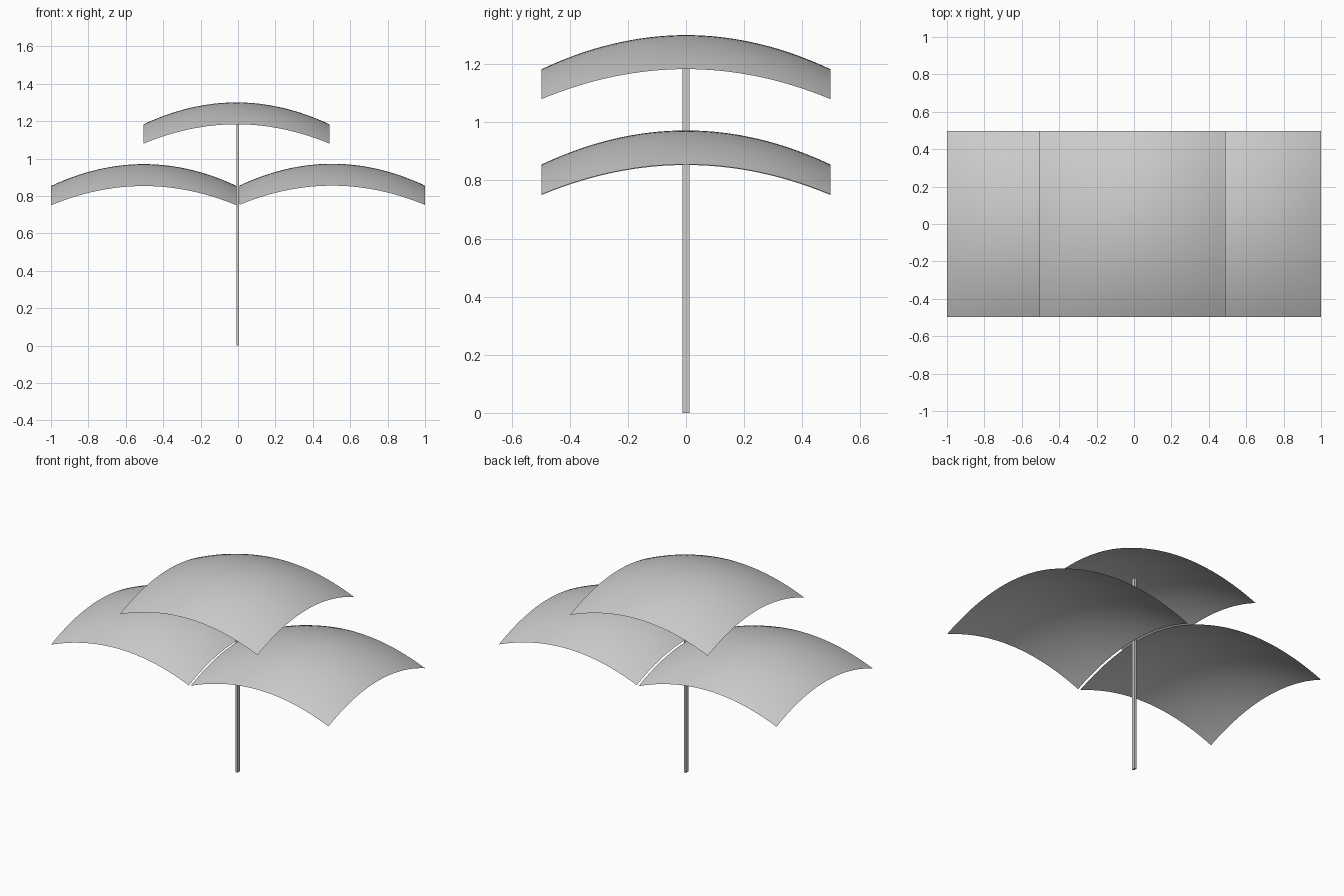
import bpy, bmesh

if "Cube" in bpy.data.objects:
    bpy.data.objects.remove(bpy.data.objects["Cube"])

HALF = 0.4965   # half width of a square canopy
SAG = 0.117     # drop from crown to the middle of an edge


def canopy(name, x, crown):
    # Square sheet domed in both directions
    bm = bmesh.new()
    bmesh.ops.create_grid(bm, x_segments=32, y_segments=32, size=1.0)
    for v in bm.verts:
        u, w = v.co.x, v.co.y
        v.co = (x + u * HALF, w * HALF,
                crown - SAG * (u * u + w * w) + 0.014 * u * u * w * w)
    for f in bm.faces:
        f.smooth = True
    mesh = bpy.data.meshes.new(name)
    bm.to_mesh(mesh)
    bm.free()
    obj = bpy.data.objects.new(name, mesh)
    bpy.context.collection.objects.link(obj)


# Two lower canopies side by side, one upper canopy over the gap
canopy("lower_canopy_left", -0.5035, 0.97)
canopy("lower_canopy_right", 0.5035, 0.972)
canopy("upper_canopy", -0.008, 1.30)

# Slim rectangular pole running through the gap up to the upper canopy
POLE_TOP = 1.275
bpy.ops.mesh.primitive_cube_add(size=1, location=(-0.002, 0, POLE_TOP / 2))
pole = bpy.context.object
pole.name = "pole"
pole.scale = (0.014, 0.024, POLE_TOP)
bpy.ops.object.transform_apply(location=False, rotation=False, scale=True)
